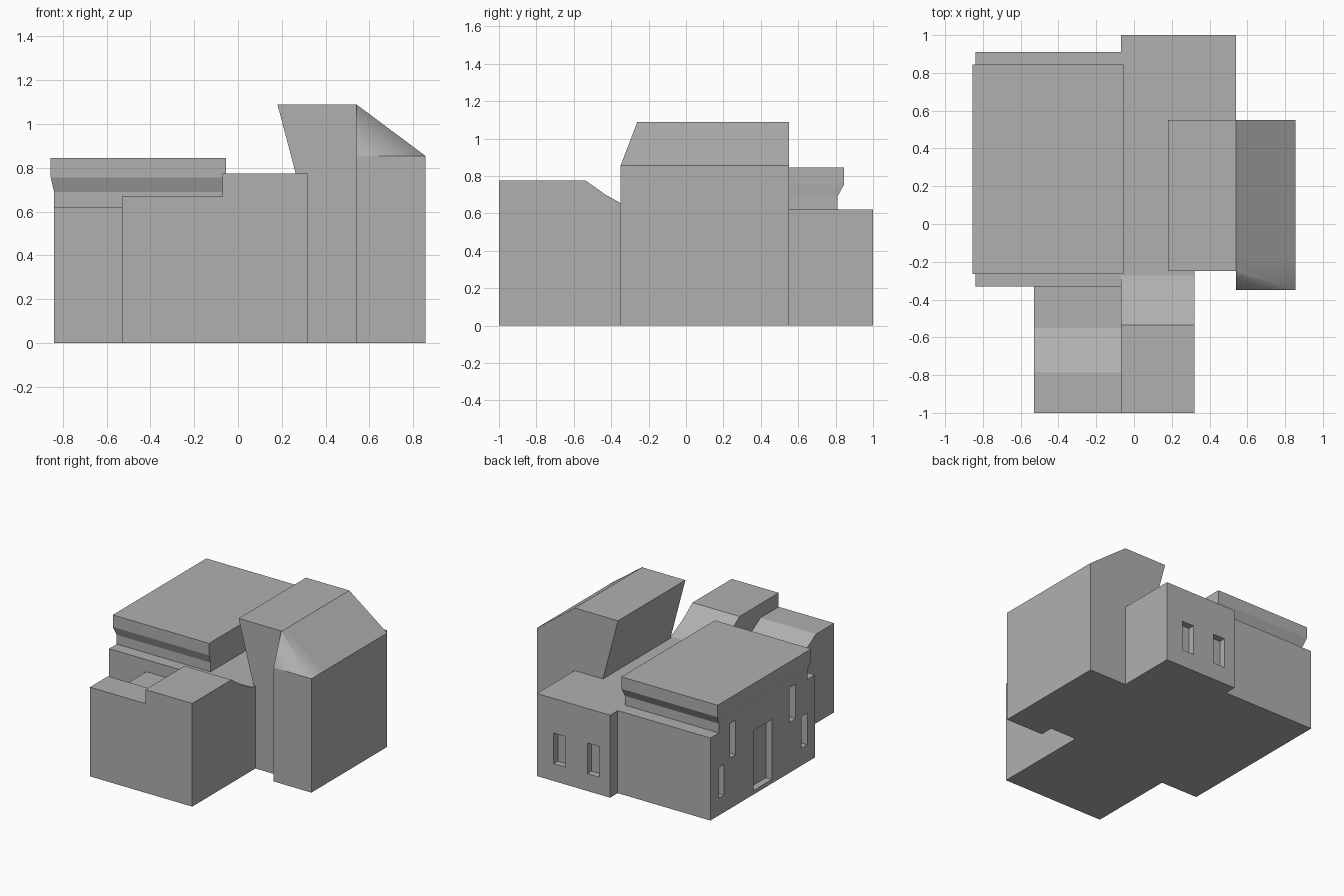
import bpy, bmesh

if "Cube" in bpy.data.objects:
    bpy.data.objects.remove(bpy.data.objects["Cube"])


def make(name, bm):
    bmesh.ops.recalc_face_normals(bm, faces=bm.faces)
    mesh = bpy.data.meshes.new(name)
    bm.to_mesh(mesh)
    bm.free()
    obj = bpy.data.objects.new(name, mesh)
    bpy.context.collection.objects.link(obj)
    return obj


def loft(name, rings):
    """Solid skinned through equal-length rings of 3D points."""
    bm = bmesh.new()
    loops = [[bm.verts.new(p) for p in r] for r in rings]
    bm.faces.new(loops[0])
    bm.faces.new(loops[-1])
    n = len(loops[0])
    for a, b in zip(loops, loops[1:]):
        for i in range(n):
            j = (i + 1) % n
            bm.faces.new((a[i], a[j], b[j], b[i]))
    return make(name, bm)


def rect(x0, x1, y0, y1, z):
    return [(x0, y0, z), (x1, y0, z), (x1, y1, z), (x0, y1, z)]


def box(name, x0, x1, y0, y1, z0, z1):
    return loft(name, [rect(x0, x1, y0, y1, z) for z in (z0, z1)])


# Main body: stepped footprint, flat roof
plan = [(-.84, -.33), (.32, -.33), (.32, -.25), (.54, -.25), (.54, 1.0),
        (-.07, 1.0), (-.07, .91), (-.84, .91)]
body = loft("building", [[(x, y, z) for x, y in plan] for z in (0, .62)])

# Front wing: two strips with side profiles
low = [(-1, 0), (-1, .67), (-.785, .67), (-.55, .53), (-.30, .53), (-.30, 0)]
high = [(-1, 0), (-1, .775), (-.535, .775), (-.43, .70), (-.33, .645), (-.25, .61), (-.25, 0)]
parts = [
    loft("front_wing_low", [[(x, y, z) for y, z in low] for x in (-.53, -.07)]),
    loft("front_wing_high", [[(x, y, z) for y, z in high] for x in (-.07, .32)]),
]

# Overhanging roof block with a tapered neck
parts.append(loft("roof_block", [
    rect(-.84, -.06, -.24, .81, .58),
    rect(-.84, -.06, -.24, .81, .69),
    rect(-.855, -.055, -.265, .845, .755),
    rect(-.855, -.055, -.265, .845, .845)]))

# Tower with sloped roof and hipped front
bm = bmesh.new()
for p in (rect(.54, .855, -.35, .55, 0) + rect(.54, .855, -.35, .55, .855)
          + [(.54, -.26, 1.09), (.54, .55, 1.09)]):
    bm.verts.new(p)
bmesh.ops.convex_hull(bm, input=bm.verts)
bmesh.ops.dissolve_limit(bm, angle_limit=.01, verts=bm.verts, edges=bm.edges)
# Loop near the hip keeps the soft shading at the front end
bmesh.ops.bisect_plane(bm, geom=bm.verts[:] + bm.edges[:] + bm.faces[:],
                       plane_co=(0, -.2, 0), plane_no=(0, 1, 0))
parts.append(make("tower", bm))

# Leaning wedge beside the tower
wedge = [(.315, .58), (.54, .58), (.54, 1.09), (.18, 1.09)]
parts.append(loft("leaning_wedge", [[(x, y, z) for x, z in wedge] for y in (-.25, .55)]))

# Recessed back windows, then left side windows and door
cutters = [box("back_window", x, x + .1, .95, 1.1, .13, .36) for x in (.30, .02)]
for y0, y1, z0, z1 in ((.75, .81, .13, .36), (.61, .68, .38, .64), (.18, .40, .03, .48),
                       (-.10, -.03, .38, .64), (-.24, -.17, .13, .37)):
    cutters.append(box("side_opening", -.95, -.79, y0, y1, z0, z1))

# Merge everything into one shell
bpy.context.view_layer.objects.active = body
for objs, op in ((parts, 'UNION'), (cutters, 'DIFFERENCE')):
    for o in objs:
        m = body.modifiers.new(o.name, 'BOOLEAN')
        m.operation, m.solver, m.object = op, 'EXACT', o
        bpy.ops.object.modifier_apply(modifier=m.name)
        bpy.data.objects.remove(o)

# Soft hip on the tower roof, every other edge sharp
bm = bmesh.new()
bm.from_mesh(body.data)
for f in bm.faces:
    c = f.calc_center_median()
    f.smooth = c.x > .55 and c.z > .86 and f.normal.z > .2
for e in bm.edges:
    e.smooth = all(f.smooth for f in e.link_faces)
bm.to_mesh(body.data)
bm.free()

# Mid grey finish
grey = bpy.data.materials.new("grey_plaster")
grey.diffuse_color = (.435, .435, .435, 1)
grey.use_nodes = True
grey.node_tree.nodes["Principled BSDF"].inputs["Base Color"].default_value = grey.diffuse_color
body.data.materials.clear()
body.data.materials.append(grey)
for p in body.data.polygons:
    p.material_index = 0
